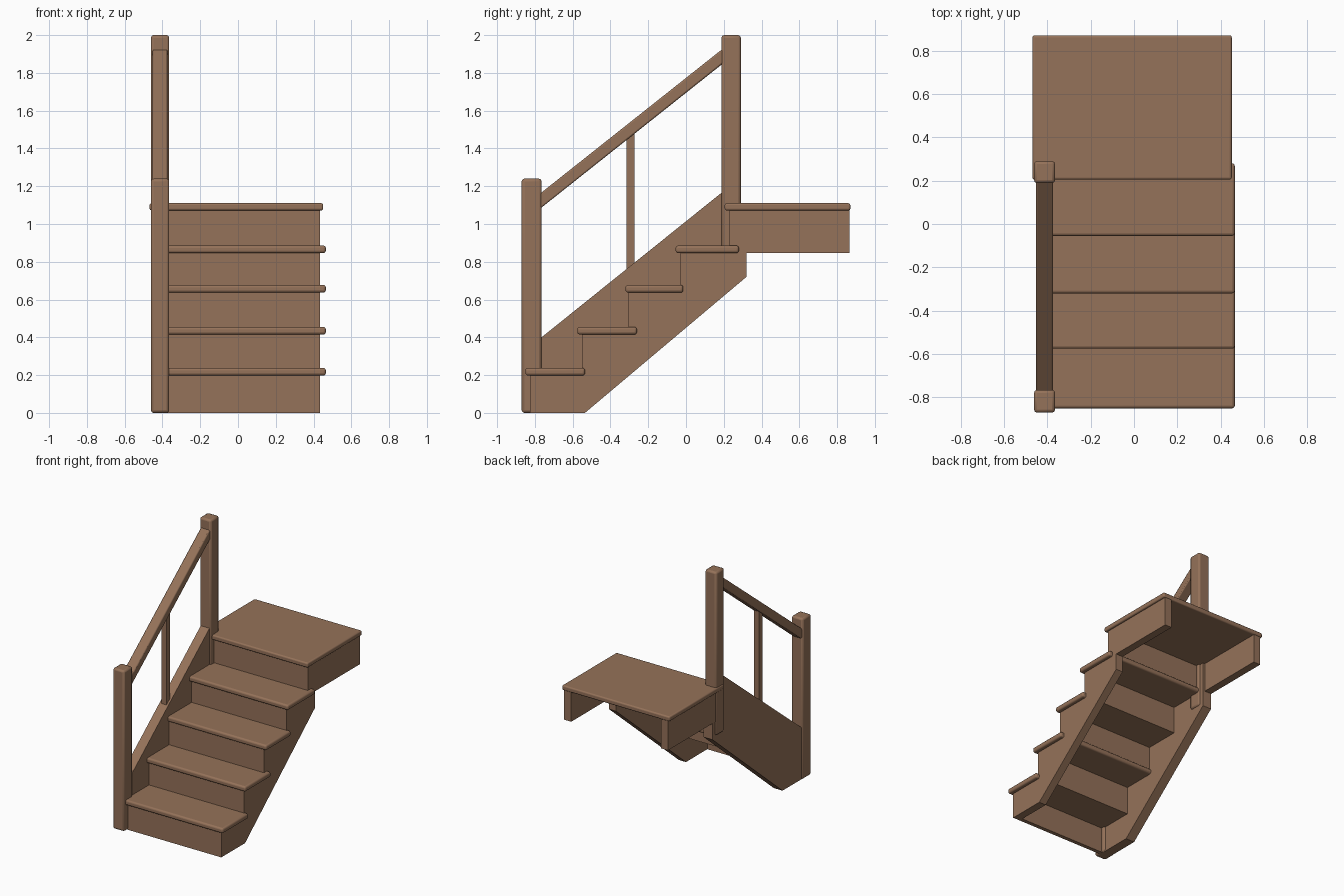
import bpy, bmesh

if "Cube" in bpy.data.objects:
    bpy.data.objects.remove(bpy.data.objects["Cube"])

wood = bpy.data.materials.new("warm brown wood")
wood.diffuse_color = (0.30, 0.168, 0.10, 1)
wood.use_nodes = True
wood.node_tree.nodes["Principled BSDF"].inputs["Base Color"].default_value = wood.diffuse_color


def finish(name, bm, bevel=0.0, segments=2):
    bmesh.ops.recalc_face_normals(bm, faces=bm.faces)
    mesh = bpy.data.meshes.new(name)
    bm.to_mesh(mesh)
    bm.free()
    mesh.materials.append(wood)
    ob = bpy.data.objects.new(name, mesh)
    bpy.context.collection.objects.link(ob)
    if bevel:
        mod = ob.modifiers.new("soft edges", 'BEVEL')
        mod.width = bevel
        mod.segments = segments
        mod.limit_method = 'ANGLE'
        bpy.context.view_layer.objects.active = ob
        ob.select_set(True)
        bpy.ops.object.shade_smooth_by_angle(angle=0.7)
        ob.select_set(False)
    return ob


def slab(name, x0, x1, outline, bevel=0.0, segments=2):
    """Side profile given as (y, z) points, extruded along x."""
    bm = bmesh.new()
    face = bm.faces.new([bm.verts.new((x0, y, z)) for y, z in outline])
    new = bmesh.ops.extrude_face_region(bm, geom=[face])["geom"]
    verts = [v for v in new if isinstance(v, bmesh.types.BMVert)]
    bmesh.ops.translate(bm, verts=verts, vec=(x1 - x0, 0, 0))
    return finish(name, bm, bevel, segments)


def box(name, x, y, z, bevel=0.0, segments=2):
    rect = [(y[0], z[0]), (y[1], z[0]), (y[1], z[1]), (y[0], z[1])]
    return slab(name, x[0], x[1], rect, bevel, segments)


# Step layout: riser fronts, tread undersides and tread depth ranges
risers = [-0.825, -0.55, -0.305, -0.03, 0.23]
unders = [0.198, 0.415, 0.637, 0.846, 1.072]
treads = [(-0.85, -0.535), (-0.575, -0.26), (-0.32, -0.015), (-0.055, 0.28)]
THICK = 0.04

# Treads with rounded nosing
for i, (y, z) in enumerate(zip(treads, unders)):
    box(f"tread_{i + 1}", (-0.40, 0.465), y, (z, z + THICK), 0.013, 3)

# Risers
for i, y in enumerate(risers):
    low = 0 if i == 0 else unders[i - 1]
    box(f"riser_{i + 1}", (-0.40, 0.434), (y, y + 0.03), (low, unders[i] + 0.005))

# Right stringer, cut to the steps
steps = [(risers[0], 0)]
for i in range(4):
    steps += [(risers[i], unders[i]), (risers[i + 1], unders[i])]
steps += [(0.32, unders[3]), (0.32, 0.72), (-0.535, 0)]
slab("right_stringer", 0.375, 0.435, steps)

# Left stringer, closed with a straight sloping top
slab("left_stringer", -0.45, -0.375,
     [(-0.80, 0), (-0.80, 0.37), (-0.765, 0.40), (0.20, 1.175), (0.24, 1.08),
      (0.32, 1.08), (0.32, 0.72), (-0.535, 0)])

# Landing: top board and two side panels, open at the back and below
box("landing_board", (-0.468, 0.451), (0.205, 0.87), (1.072, 1.11), 0.01, 3)
box("landing_panel_right", (0.375, 0.435), (0.23, 0.865), (0.846, 1.08))
box("landing_panel_left", (-0.452, -0.392), (0.23, 0.865), (0.846, 1.08))

# Newel posts
box("front_newel_post", (-0.461, -0.364), (-0.87, -0.765), (0, 1.24), 0.014)
box("back_newel_post", (-0.461, -0.364), (0.188, 0.29), (0.74, 2.0), 0.014)

# Handrail and single baluster
slab("handrail", -0.452, -0.373,
     [(-0.78, 1.075), (0.20, 1.853), (0.20, 1.932), (-0.78, 1.155)], 0.008)
box("baluster", (-0.435, -0.39), (-0.315, -0.272), (0.72, 1.48))
